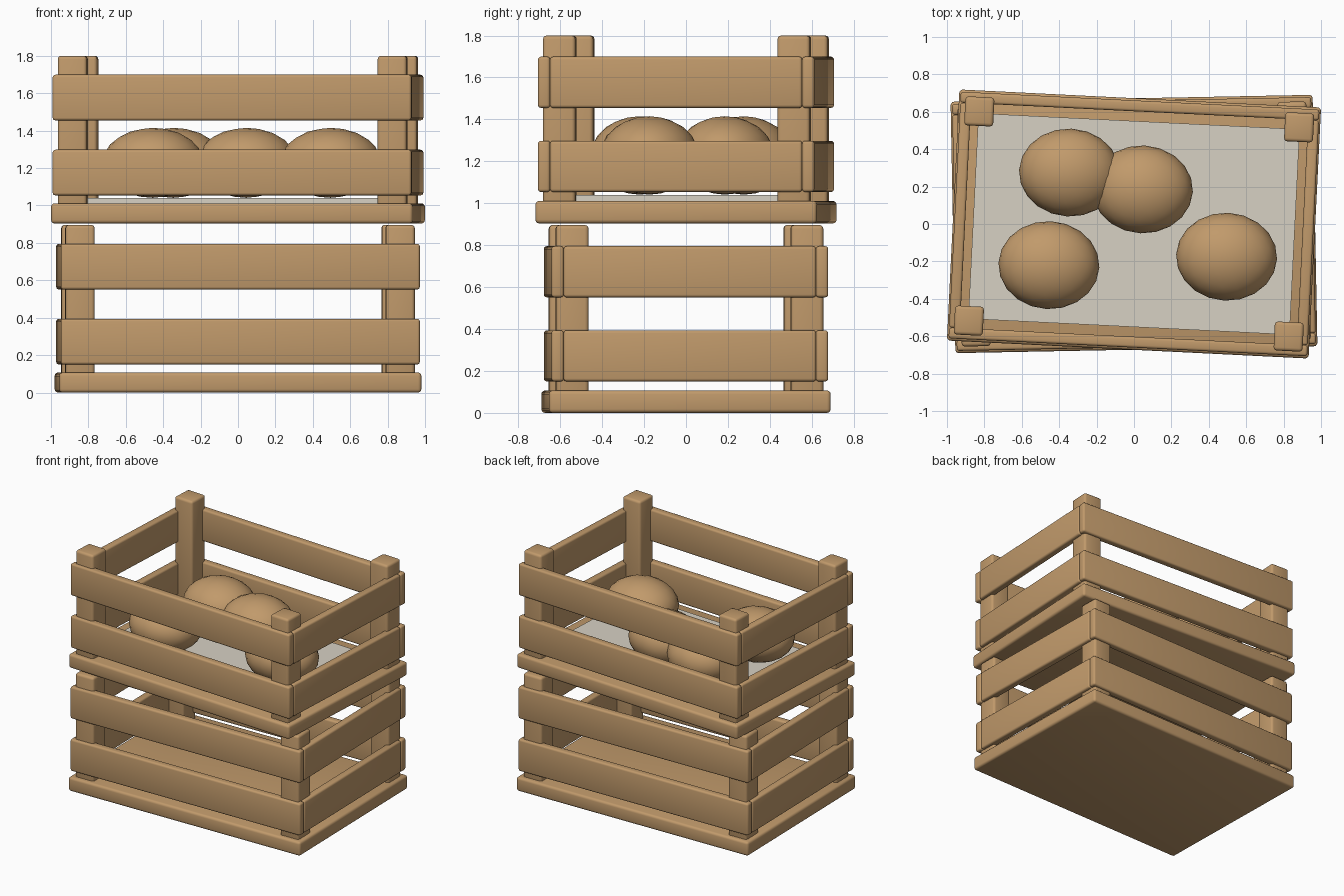
import bpy, bmesh, math
from mathutils import Matrix, Vector

if "Cube" in bpy.data.objects:
    bpy.data.objects.remove(bpy.data.objects["Cube"])


def material(name, rgb):
    m = bpy.data.materials.new(name)
    m.diffuse_color = (*rgb, 1)
    m.use_nodes = True
    m.node_tree.nodes["Principled BSDF"].inputs["Base Color"].default_value = m.diffuse_color
    return m


wood = material("tan wood", (0.533, 0.323, 0.147))
paper = material("pale liner", (0.68, 0.64, 0.55))


def finish(obj, mat):
    obj.data.materials.append(mat)
    bpy.ops.object.select_all(action='DESELECT')
    obj.select_set(True)
    bpy.context.view_layer.objects.active = obj
    bpy.ops.object.shade_smooth_by_angle(angle=math.radians(35))


def box(name, center, size, frame, mat=wood, bevel=0.018):
    """Rounded box placed in a crate's own frame."""
    bm = bmesh.new()
    bmesh.ops.create_cube(bm, size=1)
    bmesh.ops.scale(bm, vec=Vector(size), verts=bm.verts)
    if bevel:
        bmesh.ops.bevel(bm, geom=bm.edges[:], offset=bevel, segments=3,
                        profile=0.5, affect='EDGES')
    me = bpy.data.meshes.new(name)
    bm.to_mesh(me)
    bm.free()
    obj = bpy.data.objects.new(name, me)
    bpy.context.collection.objects.link(obj)
    obj.matrix_world = frame @ Matrix.Translation(center)
    finish(obj, mat)


A, B, T = 0.96, 0.66, 0.058   # outer half length, half depth, slat thickness


def crate(label, z, angle):
    frame = Matrix.Translation((0, 0, z)) @ Matrix.Rotation(math.radians(angle), 4, 'Z')
    # base board
    box(label + "_base", (0, 0, 0.0575), (1.936, 1.344, 0.107), frame)
    # corner posts
    for sx in (-1, 1):
        for sy in (-1, 1):
            box(label + "_post", (sx * 0.856, sy * 0.56, 0.475), (0.155, 0.155, 0.85), frame)
    # two rows of slats: long ones cover the ends of the short ones
    for row, zc in (("lower", 0.276), ("upper", 0.677)):
        for s in (-1, 1):
            box(f"{label}_{row}_long_slat", (0, s * (B - T / 2), zc),
                (2 * A, T, 0.244), frame, bevel=0.014)
            box(f"{label}_{row}_side_slat", (s * (A - T / 2), 0, zc),
                (T, 2 * (B - T), 0.244), frame, bevel=0.014)
    return frame


crate("bottom_crate", -0.004, 1.1)
top = crate("top_crate", 0.9, -2.85)

# liner sheet on the floor of the top crate
box("liner", (0, 0, 0.124), (1.72, 1.10, 0.03), top, paper, 0)

# potatoes lying in the top crate
for x, y in ((-0.455, -0.22), (-0.345, 0.275), (0.045, 0.185), (0.495, -0.175)):
    bpy.ops.mesh.primitive_ico_sphere_add(subdivisions=3, radius=1, location=(x, y, 1.228))
    potato = bpy.context.object
    potato.name = "potato"
    potato.scale = (0.27, 0.235, 0.187)
    potato.rotation_euler.z = math.radians(-2.85)
    finish(potato, wood)
